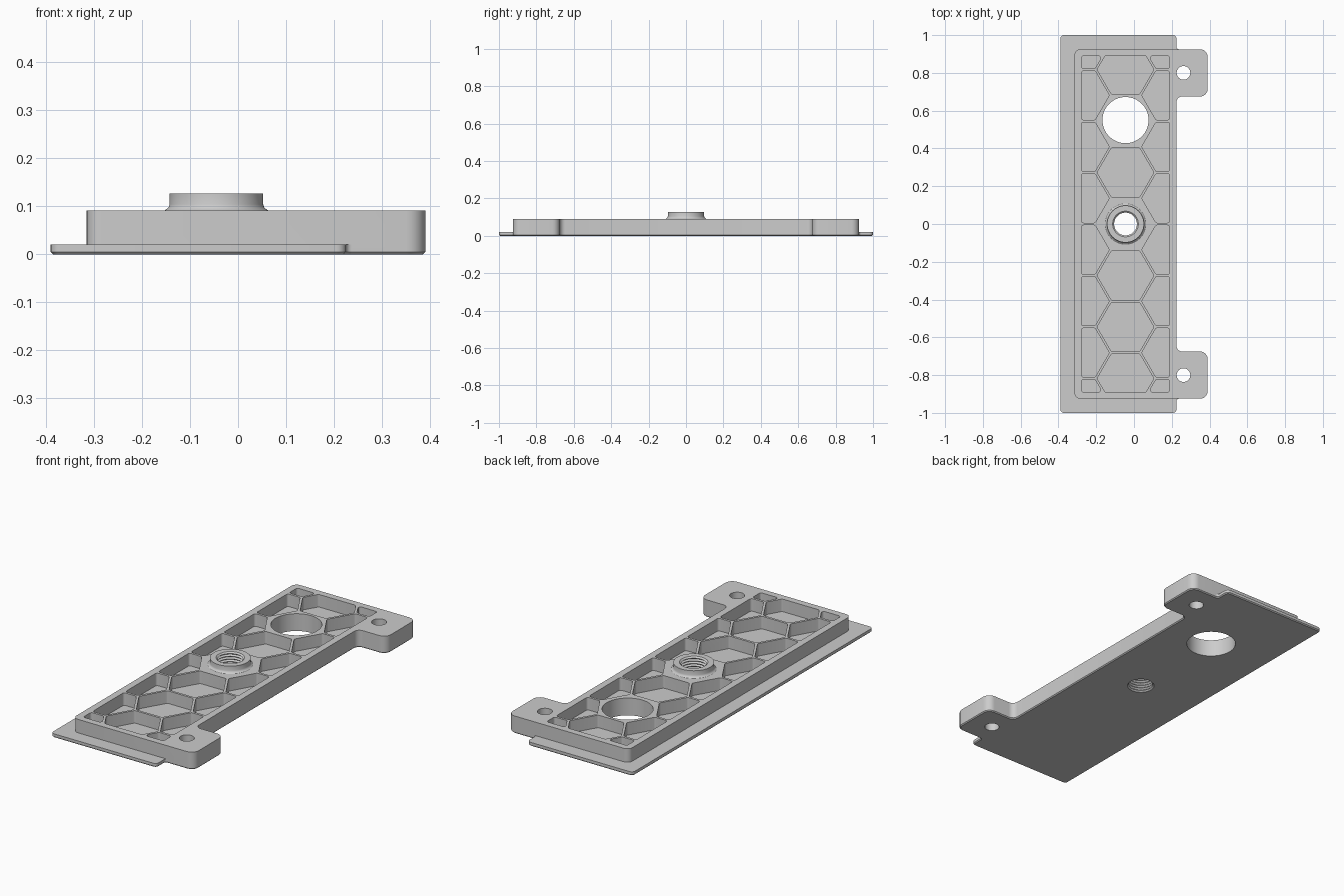
import bpy, bmesh, math
from mathutils import Vector

if "Cube" in bpy.data.objects:
    bpy.data.objects.remove(bpy.data.objects["Cube"])

AXIS_X = -0.045      # centre line of the pocket pattern
PITCH = 0.2725       # distance between hexagon cells
CELL_R = 0.15        # hexagon pocket circumradius
TOP, FLANGE, FLOOR = 0.091, 0.02, 0.025


def circle(x, y, r, n=64):
    return [Vector((x + r * math.cos(math.tau * i / n),
                    y + r * math.sin(math.tau * i / n))) for i in range(n)]


def rounded(corners, steps=6):
    """Replace each (x, y, radius) corner by an arc."""
    out = []
    for i, (x, y, r) in enumerate(corners):
        p = Vector((x, y))
        u = (Vector(corners[i - 1][:2]) - p).normalized()
        v = (Vector(corners[(i + 1) % len(corners)][:2]) - p).normalized()
        half = math.acos(max(-1, min(1, u.dot(v)))) / 2
        mid = p + (u + v).normalized() * (r / math.sin(half))
        a = p + u * (r / math.tan(half)) - mid
        b = p + v * (r / math.tan(half)) - mid
        sweep = math.atan2(a.x * b.y - a.y * b.x, a.dot(b))
        start = math.atan2(a.y, a.x)
        for k in range(steps + 1):
            t = start + sweep * k / steps
            out.append(mid + Vector((math.cos(t), math.sin(t))) * r)
    return out


def inset(outline, d):
    """Move a counter-clockwise outline inward by d."""
    out = []
    for i, p in enumerate(outline):
        e = (p - outline[i - 1]).normalized()
        f = (outline[(i + 1) % len(outline)] - p).normalized()
        n, m = Vector((-e.y, e.x)), Vector((-f.y, f.x))
        out.append(p + (n + m) * (d / (1 + n.dot(m))))
    return out


def add_solid(bm, outline, layers):
    """Stack the outline through (height, inset) layers and cap both ends."""
    rings = [[bm.verts.new((p.x, p.y, z)) for p in inset(outline, d)] for z, d in layers]
    n = len(outline)
    bm.faces.new(rings[0][::-1])
    bm.faces.new(rings[-1])
    for low, high in zip(rings, rings[1:]):
        for i in range(n):
            j = (i + 1) % n
            bm.faces.new((low[i], low[j], high[j], high[i]))


def make(name, solids):
    bm = bmesh.new()
    for outline, layers in solids:
        add_solid(bm, outline, layers)
    mesh = bpy.data.meshes.new(name)
    bm.to_mesh(mesh)
    bm.free()
    obj = bpy.data.objects.new(name, mesh)
    bpy.context.collection.objects.link(obj)
    return obj


def combine(target, other, operation):
    mod = target.modifiers.new(operation, 'BOOLEAN')
    mod.operation, mod.solver, mod.object = operation, 'EXACT', other
    bpy.context.view_layer.objects.active = target
    bpy.ops.object.modifier_apply(modifier=mod.name)
    bpy.data.objects.remove(other)


def clip(poly, axis, limit, sign):
    """Keep the part of a polygon where sign * coordinate <= sign * limit."""
    out = []
    for i, b in enumerate(poly):
        a = poly[i - 1]
        da, db = sign * (a[axis] - limit), sign * (b[axis] - limit)
        if da * db < -1e-9:
            out.append(a.lerp(b, da / (da - db)))
        if db <= 1e-6:
            out.append(b)
    return out


def pocket(x, y):
    poly = circle(x, y, CELL_R, 6)
    for axis, limit, sign in ((0, AXIS_X + 0.234, 1), (0, AXIS_X - 0.234, -1),
                              (1, 0.89, 1), (1, -0.89, -1)):
        poly = clip(poly, axis, limit, sign)
    return rounded([(p.x, p.y, 0.012) for p in poly], 4)


def mirrored(half):
    """Complete an outline from its front half."""
    return half + [(x, -y, r) for x, y, r in reversed(half)]


# Thin flange and taller body, both including the two ears
ear = [(0.39, -0.925, 0.04), (0.39, -0.675, 0.04), (0.225, -0.675, 0.03)]
flange_half = [(-0.39, -1, 0.02), (0.225, -1, 0.02), (0.225, -0.925, 0.012)] + ear
body_half = [(-0.315, -0.925, 0.03)] + ear
plate = make("mounting_plate", [(rounded(mirrored(flange_half)),
                                 [(0, 0.005), (0.005, 0), (FLANGE, 0)])])
body = make("body", [(rounded(mirrored(body_half)), [(0.01, 0), (TOP, 0)])])
combine(plate, body, 'UNION')

# Raised boss with a flared foot
boss = make("boss", [(circle(AXIS_X, 0, 0.0975),
                      [(0.05, -0.0105), (TOP, -0.0105), (0.094, -0.006),
                       (0.098, -0.002), (0.104, 0), (0.127, 0)])])
combine(plate, boss, 'UNION')

# Honeycomb pockets: middle column, then clipped side columns
cells = [(AXIS_X, k * PITCH) for k in (-3, -2, -1, 1, 3)]
cells += [(AXIS_X + s * 0.236, (k + 0.5) * PITCH) for s in (-1, 1) for k in range(-4, 4)]
pockets = make("pockets", [(pocket(x, y), [(FLOOR, 0), (0.2, 0)]) for x, y in cells])
combine(plate, pockets, 'DIFFERENCE')

# Through holes, and a ridged bore through the boss
through = [(-0.02, 0), (0.2, 0)]
holes = [(circle(AXIS_X, 2 * PITCH + 0.005, 0.122, 96), through)]
holes += [(circle(0.262, s * 0.8, 0.036, 48), through) for s in (-1, 1)]
ridges = [(-0.02 + 0.007 * i, -0.008 * (i % 2)) for i in range(24)]
holes.append((circle(AXIS_X, 0, 0.06, 48), ridges))
combine(plate, make("holes", holes), 'DIFFERENCE')

# Single grey finish
grey = bpy.data.materials.new("grey")
grey.use_nodes = True
colour = (0.604, 0.604, 0.604, 1)
grey.diffuse_color = colour
grey.node_tree.nodes["Principled BSDF"].inputs["Base Color"].default_value = colour
plate.data.materials.clear()
plate.data.materials.append(grey)
for face in plate.data.polygons:
    face.material_index = 0

bpy.ops.object.select_all(action='DESELECT')
plate.select_set(True)
bpy.context.view_layer.objects.active = plate
bpy.ops.object.shade_smooth_by_angle(angle=math.radians(30))
